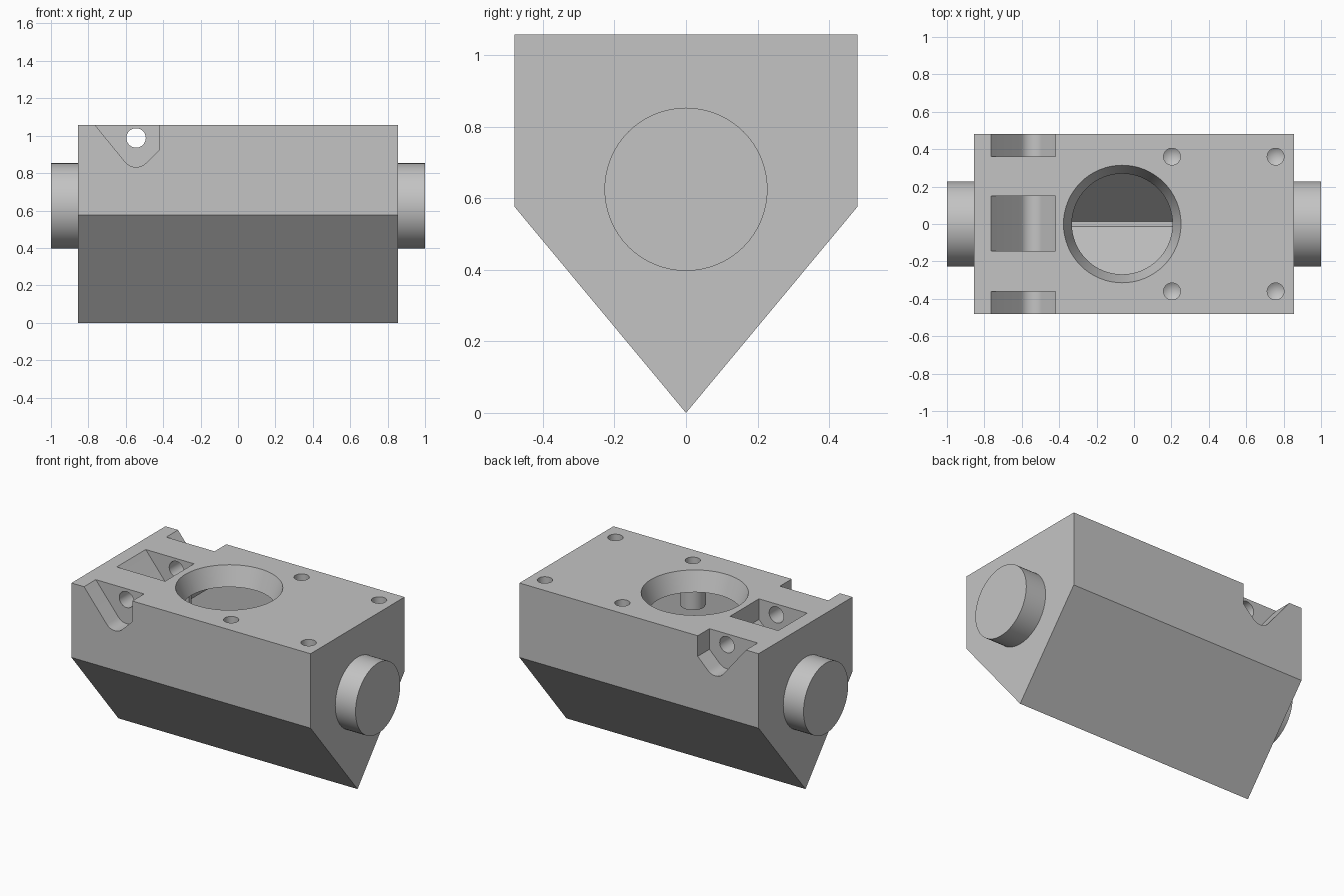
import bpy, bmesh, math
from mathutils import Matrix, Vector

if "Cube" in bpy.data.objects:
    bpy.data.objects.remove(bpy.data.objects["Cube"])

grey = bpy.data.materials.new("light grey")
grey.use_nodes = True
COLOUR = (0.55, 0.55, 0.55, 1)
grey.diffuse_color = COLOUR
grey.node_tree.nodes["Principled BSDF"].inputs["Base Color"].default_value = COLOUR


def finish(name, bm):
    bmesh.ops.recalc_face_normals(bm, faces=bm.faces)
    mesh = bpy.data.meshes.new(name)
    bm.to_mesh(mesh)
    bm.free()
    mesh.materials.append(grey)
    ob = bpy.data.objects.new(name, mesh)
    bpy.context.collection.objects.link(ob)
    return ob


def prism(name, profile, axis, lo, hi):
    """Extrude a (y, z) profile along x, or an (x, z) profile along y."""
    bm = bmesh.new()
    place = (lambda a, b: (lo, a, b)) if axis == "x" else (lambda a, b: (a, lo, b))
    face = bm.faces.new([bm.verts.new(place(a, b)) for a, b in profile])
    new = bmesh.ops.extrude_face_region(bm, geom=[face])["geom"]
    step = Vector((hi - lo, 0, 0)) if axis == "x" else Vector((0, hi - lo, 0))
    bmesh.ops.translate(bm, vec=step, verts=[v for v in new if isinstance(v, bmesh.types.BMVert)])
    return finish(name, bm)


def cylinder(name, centre, r1, r2, length, axis="z", tip=0.0, sides=64):
    """Cylinder or cone frustum; tip adds a pointed lower end."""
    bm = bmesh.new()
    bmesh.ops.create_cone(bm, cap_ends=True, segments=sides, radius1=r1, radius2=r2, depth=length)
    if tip:
        bottom = min(bm.faces, key=lambda f: f.calc_center_median().z)
        poked = bmesh.ops.poke(bm, faces=[bottom])
        poked["verts"][0].co.z -= tip
    turn = {"x": Matrix.Rotation(math.pi / 2, 4, "Y"),
            "y": Matrix.Rotation(math.pi / 2, 4, "X"), "z": Matrix()}[axis]
    bm.transform(Matrix.Translation(centre) @ turn)
    return finish(name, bm)


def combine(target, tool, operation):
    mod = target.modifiers.new(operation, "BOOLEAN")
    mod.operation = operation
    mod.solver = "EXACT"
    mod.object = tool
    bpy.context.view_layer.objects.active = target
    bpy.ops.object.modifier_apply(modifier=mod.name)
    bpy.data.objects.remove(tool)


def add(tool):
    combine(housing, tool, "UNION")


def cut(tool):
    combine(housing, tool, "DIFFERENCE")


TOP, END, SIDE, SHOULDER = 1.058, 0.855, 0.48, 0.577
BORE_Z, CEILING = 0.625, 0.935

# Pointed housing with a pipe stub on each end
housing = prism("housing", [(0, 0), (SIDE, SHOULDER), (SIDE, TOP), (-SIDE, TOP), (-SIDE, SHOULDER)],
                "x", -END, END)
add(cylinder("pipe_stubs", (0, 0, BORE_Z), 0.228, 0.228, 2, "x"))

# Hollow chamber and the bore through both ends
cut(prism("chamber", [(-0.013, 0.11), (0.013, 0.11), (0.42, 0.6), (0.42, CEILING),
                      (-0.42, CEILING), (-0.42, 0.6)], "x", -0.79, 0.79))
cut(cylinder("bore", (0, 0, BORE_Z), 0.18, 0.18, 2.2, "x"))

# Lowered ceiling that carries the hinge pockets, with its thin support fin
add(prism("hinge_block", [(-0.8, 0.775), (-0.5, 0.775), (-0.351, 0.945), (-0.351, 1), (-0.8, 1)],
          "y", -0.45, 0.45))
add(prism("support_fin", [(-0.8, 0.08), (-0.342, 0.08), (-0.342, 0.96), (-0.8, 0.96)],
          "y", -0.012, 0.012))

# Screw bosses with pointed pilot holes
spots = [(x, y) for x in (0.203, 0.757) for y in (-0.36, 0.36)]
for x, y in spots:
    add(cylinder("screw_boss", (x, y, 0.885), 0.073, 0.073, 0.23, sides=32))
for x, y in spots:
    cut(cylinder("screw_hole", (x, y, 0.98), 0.045, 0.045, 0.24, tip=0.03, sides=32))

# Tapered round opening in the lid
cut(cylinder("lid_opening", (-0.063, 0, 1.0), 0.267, 0.319, 0.142))

# Three hinge pockets and the pin hole through the lands
PIN_X, PIN_R = -0.545, 0.075
arc = [(PIN_X + PIN_R * math.cos(a), 0.907 + PIN_R * math.sin(a))
       for a in (math.radians(219 + i * 96 / 10) for i in range(11))]
pocket = [(-0.806, 1.108), (-0.765, TOP)] + arc + [(-0.42, 0.925), (-0.42, 1.108)]
for lo, hi in ((-0.6, -0.36), (-0.145, 0.15), (0.36, 0.6)):
    cut(prism("hinge_pocket", pocket, "y", lo, hi))
cut(cylinder("pin_hole", (PIN_X, 0, 0.988), 0.052, 0.052, 1.2, "y", sides=32))

# Smooth round walls, crisp edges
bpy.ops.object.select_all(action="DESELECT")
housing.select_set(True)
bpy.context.view_layer.objects.active = housing
bpy.ops.object.shade_smooth_by_angle(angle=math.radians(30))
